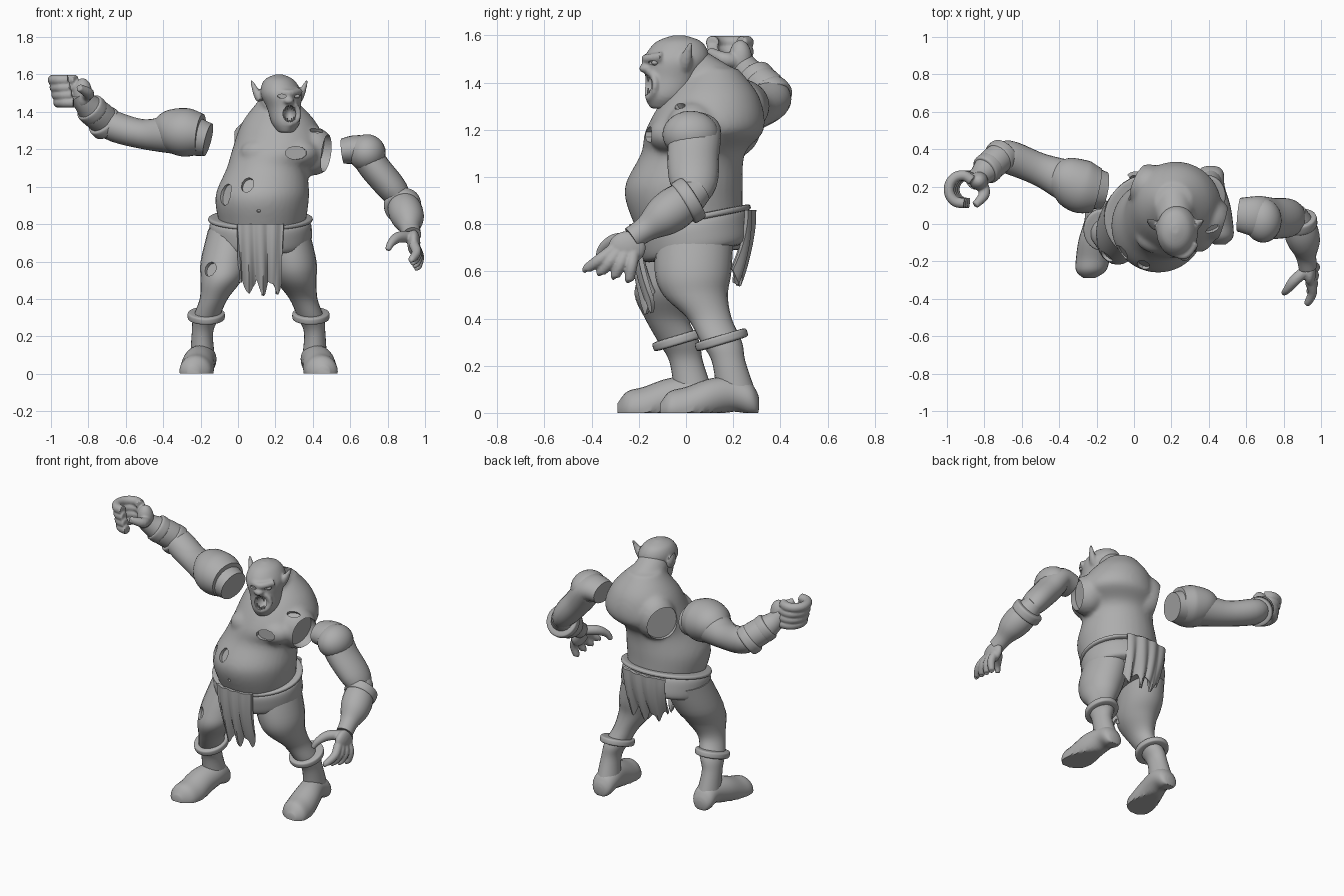
import bpy, bmesh, math
from mathutils import Matrix, Vector

if "Cube" in bpy.data.objects:
    bpy.data.objects.remove(bpy.data.objects["Cube"])

clay = bpy.data.materials.new("clay grey")
clay.use_nodes = True
clay.diffuse_color = (.42, .42, .42, 1)
clay.node_tree.nodes["Principled BSDF"].inputs["Base Color"].default_value = clay.diffuse_color
X_AXIS, Y_AXIS, Z_AXIS = Matrix.Identity(3)


def shade(ob):
    bpy.ops.object.select_all(action='DESELECT')
    ob.select_set(True)
    bpy.context.view_layer.objects.active = ob
    bpy.ops.object.shade_smooth_by_angle(angle=math.radians(40))


def finish(name, bm):
    bmesh.ops.recalc_face_normals(bm, faces=bm.faces)
    mesh = bpy.data.meshes.new(name)
    bm.to_mesh(mesh)
    bm.free()
    mesh.materials.append(clay)
    ob = bpy.data.objects.new(name, mesh)
    bpy.context.collection.objects.link(ob)
    shade(ob)
    return ob


def spline(rows, steps=5):
    """Pass a smooth curve through the control rows."""
    rows = [Vector(row) for row in rows]
    padded = [rows[0], *rows, rows[-1]]
    curve = []
    for before, start, end, after in zip(padded, padded[1:], padded[2:], padded[3:]):
        leave, arrive = (end - before) / 2, (after - start) / 2
        for step in range(steps):
            t = step / steps
            bend = (end - start) * (3 - 2 * t) * t * t
            curve.append(start + bend + leave * t * (1 - t) ** 2 - arrive * t * t * (1 - t))
    return curve + [rows[-1]]


def tube(name, rows, ref=X_AXIS, axis=None, squash=1, sides=24, floor=-1):
    """Loft of ellipses; a row is a centre and the radius along ref."""
    rows = spline(rows)
    bm, rings = bmesh.new(), []
    for i, row in enumerate(rows):
        along = axis or rows[min(i + 1, len(rows) - 1)].xyz - rows[max(i - 1, 0)].xyz
        across = (ref - ref.project(along)).normalized()
        other = along.normalized().cross(across) * squash
        ring = []
        for k in range(sides):
            angle = math.tau * k / sides
            point = row.xyz + row.w * (across * math.cos(angle) + other * math.sin(angle))
            point.z = max(point.z, floor)
            ring.append(bm.verts.new(point))
        rings.append(ring)
    for lower, upper in zip(rings, rings[1:]):
        for k in range(sides):
            bm.faces.new((lower[k], lower[k - 1], upper[k - 1], upper[k]))
    bm.faces.new(rings[0])
    bm.faces.new(rings[-1])
    return finish(name, bm)


def band(name, centre, axis, radius, half, squash=1, ref=X_AXIS):
    """Short collar with rounded rims."""
    axis = Vector(axis).normalized()
    rows = []
    for t in (-1, -.8, 0, .8, 1):
        rows.append((*(Vector(centre) + axis * half * t), radius * (1 - t ** 8 / 5)))
    return tube(name, rows, ref, axis, squash, sides=36)


def ball(name, centre, size):
    bm = bmesh.new()
    place = Matrix.LocRotScale(Vector(centre), None, Vector(size))
    bmesh.ops.create_uvsphere(bm, u_segments=24, v_segments=14, radius=1, matrix=place)
    return finish(name, bm)


def bake(ob):
    graph = bpy.context.evaluated_depsgraph_get()
    ob.data = bpy.data.meshes.new_from_object(ob.evaluated_get(graph))
    ob.modifiers.clear()
    shade(ob)
    return ob


def fuse(name, parts, voxel):
    """Melt overlapping volumes into one skin."""
    bm = bmesh.new()
    for part in parts:
        bm.from_mesh(part.data)
        bpy.data.objects.remove(part)
    ob = finish(name, bm)
    skin = ob.modifiers.new("skin", 'REMESH')
    skin.mode, skin.voxel_size = 'VOXEL', voxel
    ob.modifiers.new("soften", 'SMOOTH').iterations = 4
    return bake(ob)


def carve(ob, cutter):
    cutter.hide_render = True
    cut = ob.modifiers.new("cut", 'BOOLEAN')
    cut.operation, cut.object, cut.solver = 'DIFFERENCE', cutter, 'EXACT'
    bake(ob)
    bpy.data.objects.remove(cutter)


def recess(ob, centre, direction, width, height, depth, sides=28):
    bm = bmesh.new()
    turn = Vector(direction).to_track_quat('Z', 'Y')
    place = Matrix.LocRotScale(Vector(centre), turn, Vector((width, height, depth)))
    bmesh.ops.create_cone(bm, cap_ends=True, segments=sides, radius1=1, radius2=1, depth=2, matrix=place)
    carve(ob, finish("recess_cutter", bm))


def wound(ob, x, z, width, height, depth=.02):
    """Shallow recess wherever the front surface lies."""
    hit, point, normal, face = ob.ray_cast(Vector((x, -2, z)), Y_AXIS)
    if hit:
        recess(ob, point, normal, width, height, depth, sides=10)


# Torso: belly, chest, shoulders and neck in one skin
torso = fuse("torso", [
    tube("trunk", [(.13, .04, .69, .2), (.13, .01, .8, .23), (.13, -.01, .95, .25), (.16, .03, 1.1, .22),
                   (.22, .08, 1.2, .25), (.22, .11, 1.34, .2), (.21, .12, 1.46, .1)], axis=Z_AXIS, sides=40),
    tube("neck", [(.21, .17, 1.34, .12), (.22, 0, 1.48, .09)]),
    ball("left_shoulder", (.4, .03, 1.19), (.12, .12, .13)),
    ball("right_shoulder", (.08, .2, 1.22), (.12, .12, .14)),
    ball("right_pec", (.13, -.07, 1.18), (.12, .09, .08)),
    ball("left_pec", (.31, -.07, 1.18), (.12, .09, .08)),
], voxel=.014)
recess(torso, (.51, 0, 1.17), (.9, -.2, -.2), .09, .1, .08)
recess(torso, (-.02, .25, 1.2), (-.8, .6, 0), .1, .11, .08)
wound(torso, .31, 1.18, .06, .035)
wound(torso, .05, 1.01, .035, .045)
wound(torso, -.07, .96, .045, .06)
wound(torso, .42, 1.3, .04, .02)
wound(torso, .11, .87, .01, .01)

# Head with brow, nose, lips and ears
mouth = Vector((.275, -.16, 1.39))
lips = []
for k in range(13):
    angle = math.tau * k / 12
    lips.append((mouth.x + .05 * math.cos(angle), mouth.y + .03 * abs(math.cos(angle)),
                 mouth.z + .055 * math.sin(angle), .014))
features = [
    tube("skull", [(.255, -.1, 1.29, .04), (.255, -.08, 1.34, .075), (.245, -.06, 1.42, .09),
                   (.23, -.04, 1.5, .11), (.22, -.03, 1.57, .08), (.22, -.03, 1.6, .02)],
         axis=Z_AXIS, squash=1.25, sides=32),
    tube("brow", [(.17, -.13, 1.51, .02), (.27, -.17, 1.5, .02), (.33, -.1, 1.51, .02)], ref=Z_AXIS),
    tube("lips", lips, ref=Y_AXIS),
    ball("nose", (.27, -.17, 1.46), (.03, .03, .02)),
]
for side in (-1, 1):
    def outward(amount):
        return .22 + side * amount
    features.append(tube("ear", [(outward(.1), -.01, 1.46, .02), (outward(.12), 0, 1.5, .02),
                                 (outward(.15), .02, 1.57, .006)], squash=1.3))
head = fuse("head", features, voxel=.008)
carve(head, ball("mouth_cutter", mouth, (.035, .07, .045)))
for side in (-1, 1):
    x = mouth.x + side * .04
    wound(head, x, 1.484, .024, .011, depth=.012)
    ball("eye", (x, mouth.y + .02 + side * .008, 1.484), (.016, .014, .011))
    for k in range(-2, 3):
        x, root = mouth.x + k * .012, mouth.z + side * (.044 - .005 * abs(k))
        tip = root - side * (.01 + .005 * abs(k))
        tube("tooth", [(x, mouth.y, root, .006), (x, mouth.y, tip, .003)], sides=8)

# Belt and ragged cloths
hip_tilt = (0, -.2, 1)
band("belt", (.12, .035, .75), hip_tilt, .275, .075, squash=.88)
band("belt_rim", (.12, .03, .825), hip_tilt, .28, .014, squash=.89)


def cloth(name, side, y, top, low, width):
    """Folded hanging sheet; side is the way it faces along y."""
    bm, columns, rows = bmesh.new(), 40, 8
    grid = []
    for i in range(columns + 1):
        f = i / columns
        x = (f - .5) * width
        hem = low + .08 * abs(math.sin(3 * math.pi * f + 1)) + .01 * math.sin(10 * math.pi * f)
        strip = []
        for j in range(rows + 1):
            g = j / rows
            fold = .01 * math.sin(7 * math.pi * f) * (.5 + .5 * g)
            depth = y - side * (.06 * g * g + 1.3 * x * x) + fold
            strip.append(bm.verts.new((.12 + x * (1 - g / 8), depth, top + (hem - top) * g)))
        grid.append(strip)
    for a, b in zip(grid, grid[1:]):
        for j in range(rows):
            bm.faces.new((a[j], b[j], b[j + 1], a[j + 1]))
    ob = finish(name, bm)
    thickness = ob.modifiers.new("thickness", 'SOLIDIFY')
    thickness.thickness, thickness.offset = .02, 0
    bake(ob)


cloth("front_cloth", -1, -.225, .8, .42, .25)
cloth("back_cloth", 1, .285, .86, .54, .3)


# Legs, boot cuffs and feet; the right leg is mirrored and strides forward
def stance(side, x, y, z, *radius):
    if side == "right":
        x, y = .22 - x, y - .18 * min(1, max(0, (.7 - z) / .3))
    return (x, y, z, *radius)


leg_rows = [(.25, .04, .77, .13), (.29, .03, .6, .13), (.31, .04, .5, .11), (.35, .1, .4, .075),
            (.39, .15, .3, .07), (.41, .18, .22, .057), (.41, .21, .1, .065)]
foot_rows = [(.41, .31, .04, .02), (.41, .3, .04, .05), (.41, .27, .06, .07), (.41, .2, .08, .075),
             (.43, .1, .06, .085), (.44, 0, .02, .09), (.45, -.07, .01, .08), (.46, -.11, .01, .03)]
for side in ("left", "right"):
    leg = tube(side + "_leg", [stance(side, *row) for row in leg_rows], axis=Z_AXIS, squash=1.25)
    if side == "right":
        wound(leg, -.15, .56, .04, .04)
    band(side + "_cuff", stance(side, .39, .15, .31), (0, -.3, 1), .1, .02, squash=1.15)
    tube(side + "_foot", [stance(side, *row) for row in foot_rows], axis=-Y_AXIS, floor=0)

# Lowered left arm, detached from its socket
tube("left_upper_arm", [(.56, .05, 1.19, .09), (.66, .04, 1.19, .11), (.74, .03, 1.09, .11),
                        (.84, .03, .97, .1), (.89, 0, .88, .05)], ref=Y_AXIS, squash=.75)
ball("left_shoulder_cap", (.69, .02, 1.18), (.1, .12, .1))
tube("left_forearm", [(.86, .06, .95, .06), (.89, -.03, .88, .09), (.91, -.1, .83, .085),
                      (.92, -.17, .78, .055), (.93, -.23, .74, .05)])
band("left_bracer", (.88, .01, .9), (.1, -.8, -.5), .1, .03)
left_hand = [ball("palm", (.94, -.25, .7), (.035, .08, .07))]
for k in range(4):
    base = Vector((.94, -.31 + .03 * k, .69))
    tip = Vector((.93 + .01 * k, -.42 + .06 * k, .61 - .015 * k))
    knuckle = base.lerp(tip, .5) + X_AXIS * .02
    left_hand.append(tube("finger", [(*base, .027), (*knuckle, .025), (*tip, .02), (*tip - Z_AXIS * .01, .01)]))
left_hand.append(tube("thumb", [(.93, -.24, .73, .03), (.86, -.3, .73, .03), (.82, -.35, .7, .022),
                                (.8, -.37, .66, .015)], ref=Z_AXIS))
fuse("left_hand", left_hand, voxel=.006)

# Raised right arm with a gripping fist
tube("right_upper_arm", [(-.16, .18, 1.25, .09), (-.3, .21, 1.28, .11), (-.5, .29, 1.28, .08),
                         (-.68, .36, 1.33, .08), (-.74, .34, 1.39, .05)], ref=Z_AXIS, squash=1.1)
tube("right_shoulder_cap", [(-.2, .18, 1.28, .11), (-.28, .2, 1.29, .13), (-.37, .24, 1.3, .11),
                            (-.44, .26, 1.29, .06)], ref=Z_AXIS, squash=1.1, sides=36)
tube("right_forearm", [(-.67, .37, 1.31, .06), (-.71, .36, 1.35, .08), (-.77, .31, 1.4, .08),
                       (-.82, .26, 1.45, .06), (-.86, .23, 1.5, .05)], ref=Z_AXIS)
for t in (0, 1):
    centre = Vector((-.71, .36, 1.34)).lerp(Vector((-.78, .3, 1.41)), t)
    band("right_bracer", centre, (-.6, -.5, .6), .093 - .01 * t, .03, ref=Z_AXIS)
right_hand = [ball("palm", (-.83, .23, 1.5), (.05, .05, .08))]
for k in range(4):
    curl = []
    for i in range(7):
        angle = math.radians(40 + 40 * i)
        curl.append((-.89 - .01 * k + .07 * math.cos(angle), .185 + .075 * math.sin(angle), 1.45 + .04 * k, .028))
    right_hand.append(tube("finger", curl, ref=Z_AXIS))
right_hand.append(tube("thumb", [(-.82, .22, 1.49, .035), (-.8, .16, 1.5, .03), (-.85, .1, 1.53, .02)], ref=Z_AXIS))
fuse("right_hand", right_hand, voxel=.006)
